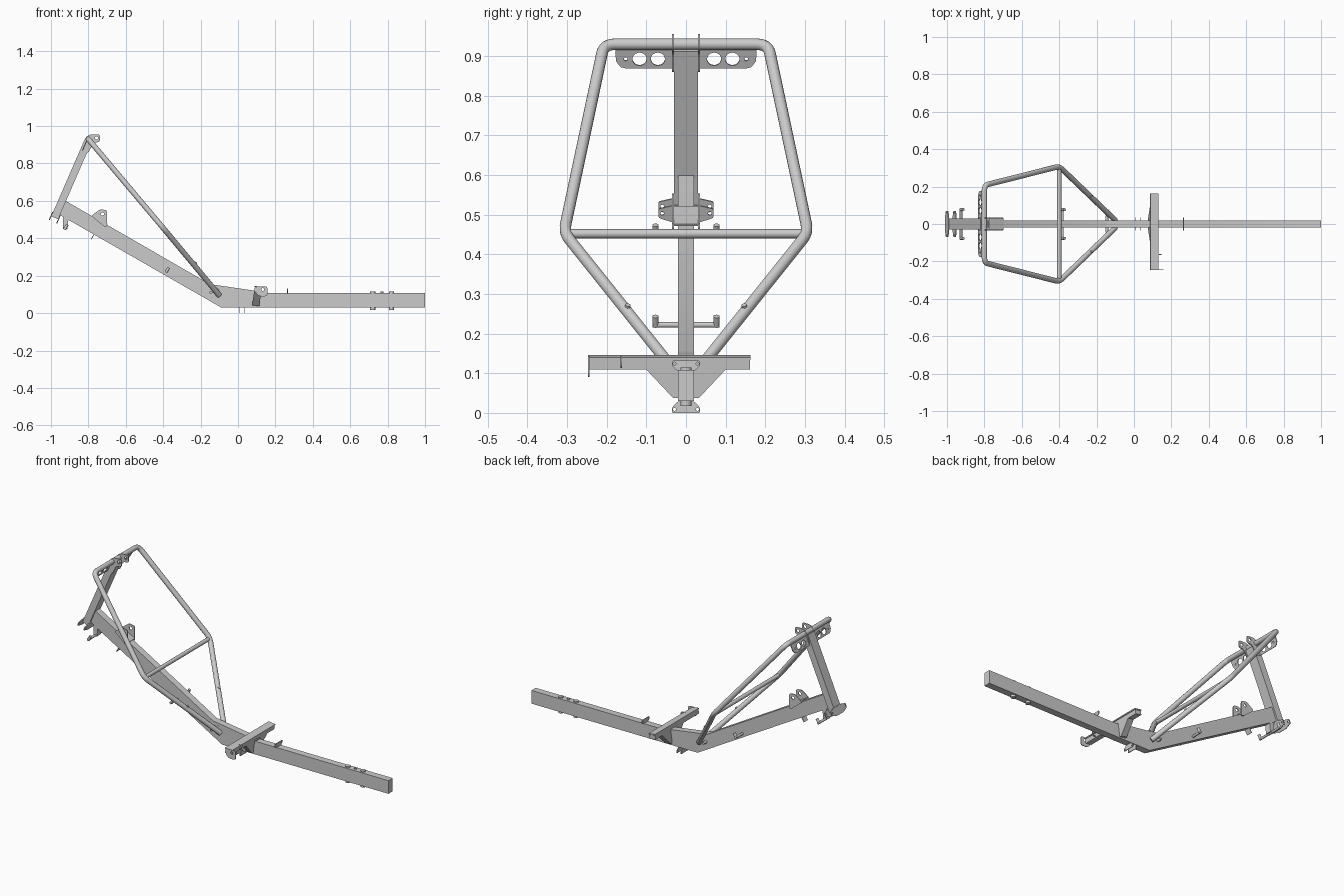
import bpy
import math
from mathutils import Vector, Matrix

if "Cube" in bpy.data.objects:
    bpy.data.objects.remove(bpy.data.objects["Cube"])

X, Y, Z = Vector((1, 0, 0)), Vector((0, 1, 0)), Vector((0, 0, 1))


def rounded(pts, r, closed=True, steps=6):
    """Round the corners of a path with setback r."""
    pts = [Vector(p) for p in pts]
    n, out = len(pts), []
    for i, p in enumerate(pts):
        if not closed and i in (0, n - 1):
            out.append(p)
            continue
        a, b = pts[i - 1] - p, pts[(i + 1) % n] - p
        s = p + a.normalized() * min(r, a.length * 0.48)
        e = p + b.normalized() * min(r, b.length * 0.48)
        for k in range(steps + 1):
            t = k / steps
            out.append(s * (1 - t) ** 2 + p * 2 * t * (1 - t) + e * t * t)
    return out


def add_spline(cu, pts, cyclic):
    sp = cu.splines.new('POLY')
    sp.points.add(len(pts) - 1)
    for q, p in zip(sp.points, pts):
        q.co = (*p, 1) if len(p) == 3 else (p[0], p[1], 0, 1)
    sp.use_cyclic_u = cyclic


def finish(name, cu, mat=None):
    """Turn a curve into a mesh object with sharp edges kept."""
    tmp = bpy.data.objects.new(name + "_curve", cu)
    bpy.context.scene.collection.objects.link(tmp)
    dg = bpy.context.evaluated_depsgraph_get()
    me = bpy.data.meshes.new_from_object(tmp.evaluated_get(dg))
    bpy.data.objects.remove(tmp)
    if mat:
        me.transform(mat)
    me.shade_smooth()
    me.set_sharp_from_angle(angle=math.radians(35))
    ob = bpy.data.objects.new(name, me)
    bpy.context.scene.collection.objects.link(ob)
    return ob


def tube(name, pts, r):
    cu = bpy.data.curves.new(name, 'CURVE')
    cu.dimensions = '3D'
    cu.bevel_depth, cu.bevel_resolution, cu.use_fill_caps = r, 6, True
    add_spline(cu, [Vector(p) for p in pts], False)
    return finish(name, cu)


def plate(name, outline, thick, origin, u, v, holes=(), r=0):
    """Flat plate in the u-v plane, centred on origin, with round holes."""
    cu = bpy.data.curves.new(name, 'CURVE')
    cu.dimensions, cu.fill_mode, cu.extrude = '2D', 'BOTH', thick / 2
    add_spline(cu, rounded(outline, r) if r else outline, True)
    for hx, hy, hr in holes:
        add_spline(cu, [(hx + hr * math.cos(a * math.tau / 20), hy + hr * math.sin(a * math.tau / 20))
                        for a in range(20)], True)
    m = Matrix((u, v, u.cross(v))).transposed().to_4x4()
    return finish(name, cu, Matrix.Translation(origin) @ m)


def rect(a, b, c, d):
    return [(a, c), (b, c), (b, d), (a, d)]


# Main bent beam with gusset over the bend
plate("main_beam", [(-.09, .03), (1, .03), (1, .108), (-.069, .108), (-.93, .605), (-.97, .535)],
      .04, (0, 0, 0), X, Z)
plate("bend_gusset", [(-.15, .155), (-.069, .108), (.13, .108), (.13, .114)], .04, (0, 0, 0), X, Z)

# Rear post
post_foot, post_top = Vector((-.98, 0, .51)), Vector((-.802, 0, .92))
P = (post_top - post_foot).normalized()
Q = Y.cross(P)                      # forward normal of the post
plate("rear_post", rect(-.02, .02, 0, (post_top - post_foot).length), .06, post_foot, Q, P)

# Wing plates at the foot of the post
wing = [(-.07, -.012), (-.03, -.026), (.03, -.026), (.07, -.012), (.07, .012), (.03, .022), (-.03, .022), (-.07, .012)]
for nm, d in (("rear", -.022), ("front", .022)):
    plate("post_wing_" + nm, wing, .005, post_foot + Q * d + P * .003, Y, P,
          [(-.06, 0, .005), (.06, 0, .005)], .007)

# Hoop of bent tube and its cross brace
side = [(-.1, .02, .095), (-.4, .308, .455), (-.8, .207, .93)]
loop = side + [(x, -y, z) for x, y, z in reversed(side)]
tube("hoop", rounded(loop, .03, False), .0145)
tube("hoop_cross_brace", [(-.4, -.305, .452), (-.4, .305, .452)], .0115)

# Parts that repeat on the left and right
for nm, s in (("left", -1), ("right", 1)):
    plate("hoop_hanger_" + nm,
          [(s * a, b) for a, b in [(.03, -.066), (.15, -.066), (.165, -.062), (.177, -.045), (.178, 0), (.03, 0)]],
          .005, Vector((-.805, 0, .93)), Y, P,
          [(s * .071, -.04, .018), (s * .117, -.04, .018), (s * .152, -.04, .005)])
    plate("post_top_lug_" + nm,
          [(-.835, .875), (-.815, .94), (-.79, .956), (-.738, .956), (-.738, .915), (-.775, .91), (-.80, .855)],
          .005, (0, s * .0325, 0), X, Z, [(-.757, .936, .009)], .014)
    plate("beam_lug_" + nm,
          [(-.785, .52), (-.737, .555), (-.70, .55), (-.70, .462), (-.715, .462)],
          .005, (0, s * .0325, 0), X, Z, [(-.725, .53, .009)], .012)
    tube("hoop_stud_" + nm, [(-.24, s * .152, .25), (-.225, s * .146, .272)], .007)
    tube("beam_stud_" + nm, [(-.145, s * .018, .11), (-.145, s * .046, .11)], .008)

# Base under the beam lugs
beam_dir = Vector((-math.cos(math.pi / 6), 0, .5))
plate("lug_base", rect(-.045, .045, -.003, .004), .065, (-.738, 0, .497), beam_dir, Y.cross(-beam_dir))

# Peg rods through the beam
up = Vector((.5, 0, .866))
for nm, x, z in (("lower", -.383, .222), ("upper", -.925, .452)):
    tube("peg_rod_" + nm, [(x, -.084, z), (x, .084, z)], .007)
    for s in (-1, 1):
        c = Vector((x, s * .077, z))
        tube("peg_%s_%s" % (nm, "left" if s < 0 else "right"), [c - up * .004, c + up * .025], .008)
plate("upper_rod_hanger", [(-.935, .45), (-.912, .45), (-.905, .52), (-.935, .53)], .036, (0, 0, 0), X, Z)
plate("underside_tab", rect(-.018, .018, 0, .04), .004, (-.785, 0, .395), Y, up)

# Front crossbar, slightly tilted, with tapered underside
T = Vector((.14, 0, .99)).normalized()
plate("crossbar", [(-.245, .113), (-.1, .113), (-.032, .04), (.032, .04), (.1, .113), (.162, .113),
                   (.162, .137), (-.245, .137)], .038, (.089, 0, 0), Y, T)
plate("crossbar_cap", rect(-.247, .163, -.022, .022), .006, (.109, 0, .14), Y, T.cross(Y))
for nm, y, end, low in (("outer", -.245, .157, .09), ("inner", -.163, .148, .113)):
    plate("crossbar_lug_" + nm, [(.09, .115), (.105, .143), (end, .143), (end, low), (.11, low)],
          .004, (0, y, 0), X, Z, [(.132, .126, .008)], .014)

# Thin cross tabs with bolt holes
for i, x in enumerate((.01, .036)):
    plate("belly_tab_%d" % i, [(-.036, .002), (.036, .002), (.034, .018), (.02, .031), (-.02, .031), (-.034, .018)],
          .004, (x, 0, -.002), Y, Z, [(-.029, .011, .004), (.029, .011, .004)], .005)
plate("top_tab", [(-.022, .106), (.022, .106), (.036, .12), (.034, .132), (-.034, .132), (-.036, .12)],
      .004, (.265, 0, 0), Y, Z, [(-.029, .124, .004), (.029, .124, .004)], .004)

# Bosses through the front of the beam
for i, (x, r, lo) in enumerate(((.72, .014, .018), (.77, .007, .09), (.82, .014, .018))):
    tube("beam_boss_%d" % i, [(x, 0, lo), (x, 0, .115)], r)
